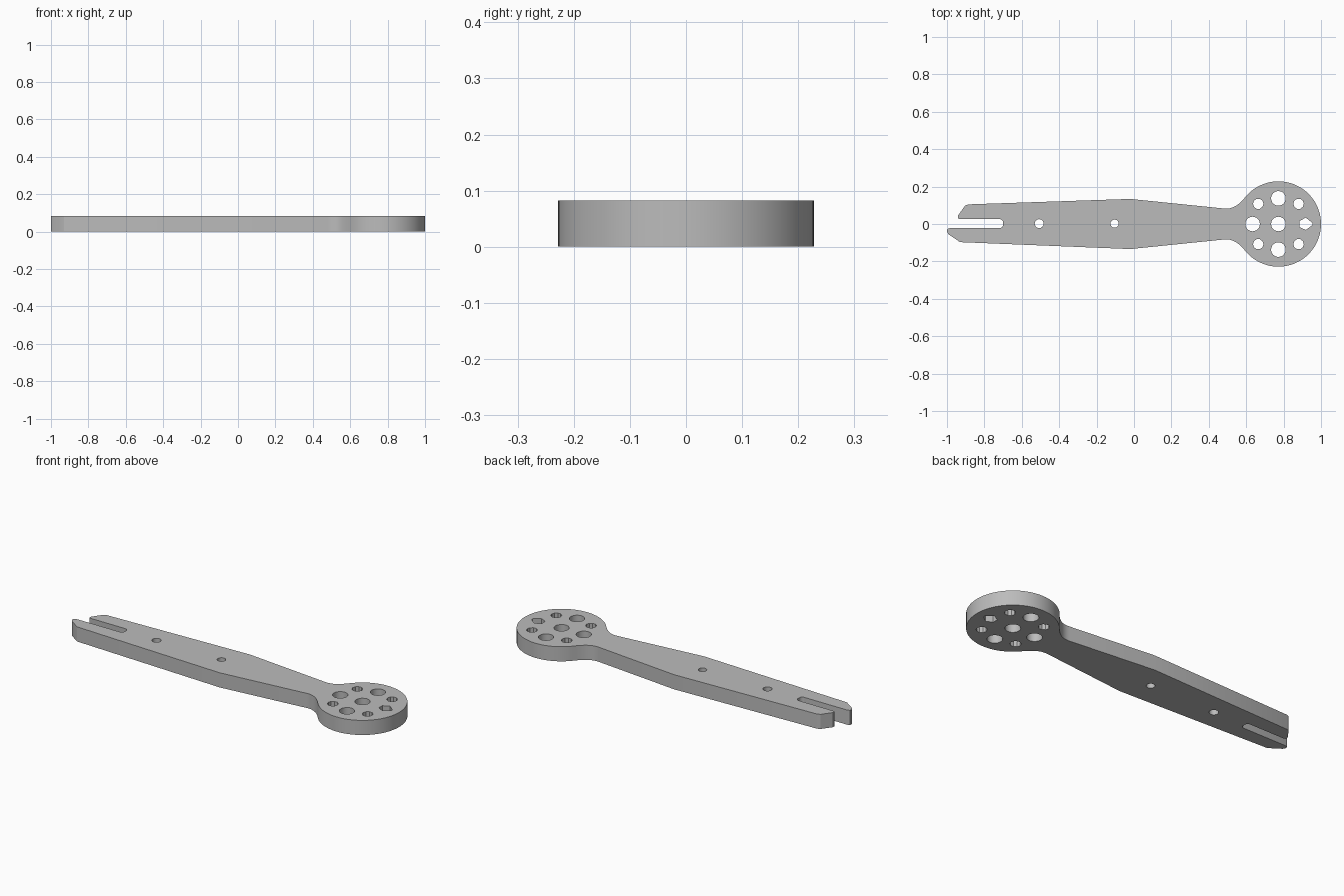
import bpy
from math import cos, sin, pi, radians
from mathutils import Vector
from mathutils.geometry import interpolate_bezier

if "Cube" in bpy.data.objects:
    bpy.data.objects.remove(bpy.data.objects["Cube"], do_unlink=True)

THICK = 0.082
HUB = (0.772, 0.0)
HUB_R = 0.228


def arc(cx, cy, r, a0, a1, n):
    """Points along an arc, both ends included, angles in degrees."""
    return [(cx + r * cos(radians(a0 + (a1 - a0) * i / n)),
             cy + r * sin(radians(a0 + (a1 - a0) * i / n))) for i in range(n + 1)]


def circle(cx, cy, r, n):
    return arc(cx, cy, r, 0, 360, n)[:-1]


# Neck: curved blend from the arm edge into the round hub
JOIN = 141
hub_arc = arc(*HUB, HUB_R, JOIN, -JOIN, 72)
neck = [(p.x, p.y) for p in interpolate_bezier(
    Vector((0.48, 0.083)), Vector((0.53, 0.076)),
    Vector((0.565, 0.108)), Vector(hub_arc[0]), 12)][:-1]
edge = [(-0.02, 0.134)] + neck
mirrored = [(x, -y) for x, y in reversed(edge)]

# Forked end: two uneven prongs around a slot with rounded corners
lower_prong = [(-0.93, -0.097), (-0.993, -0.054), (-1.0, -0.04),
               (-0.998, -0.027), (-0.985, -0.022)]
slot_end = arc(-0.718, -0.004, 0.018, -90, 0, 6) + arc(-0.718, 0.008, 0.018, 0, 90, 6)
upper_prong = [(-0.93, 0.026), (-0.942, 0.031), (-0.942, 0.044),
               (-0.903, 0.098), (-0.885, 0.105)]
outline = edge + hub_arc + mirrored + lower_prong + slot_end + upper_prong

# Holes: two along the arm, then the hub pattern
holes = [circle(-0.507, 0.002, 0.024, 16), circle(-0.104, 0.002, 0.022, 16)]
for x, y in ((0, 0), (0, 0.137), (0, -0.137), (-0.138, 0)):
    holes.append(circle(HUB[0] + x, y, 0.039, 24))
for sx in (-1, 1):
    for sy in (-1, 1):
        holes.append(circle(HUB[0] + sx * 0.108, sy * 0.108, 0.028, 10))
holes.append([(0.884, 0.016), (0.919, 0.034), (0.953, 0.006), (0.955, 0),
              (0.953, -0.006), (0.919, -0.032), (0.884, -0.016)])

# Flat plate: filled outline with holes, given thickness
curve = bpy.data.curves.new("arm_plate", "CURVE")
curve.dimensions = "2D"
curve.fill_mode = "BOTH"
curve.extrude = THICK / 2
for pts in [outline] + holes:
    spline = curve.splines.new("POLY")
    spline.points.add(len(pts) - 1)
    for point, (x, y) in zip(spline.points, pts):
        point.co = (x, y, 0, 1)
    spline.use_cyclic_u = True

plate = bpy.data.objects.new("arm_plate", curve)
plate.location.z = THICK / 2
bpy.context.collection.objects.link(plate)
bpy.ops.object.select_all(action="DESELECT")
plate.select_set(True)
bpy.context.view_layer.objects.active = plate
bpy.ops.object.convert(target="MESH")
plate = bpy.context.object

# Join caps to walls and smooth only the curved sides
bpy.ops.object.mode_set(mode="EDIT")
bpy.ops.mesh.select_all(action="SELECT")
bpy.ops.mesh.remove_doubles(threshold=0.0001)
bpy.ops.mesh.normals_make_consistent(inside=False)
bpy.ops.object.mode_set(mode="OBJECT")
bpy.ops.object.shade_smooth_by_angle(angle=radians(30))

grey = bpy.data.materials.new("plain_grey")
grey.use_nodes = True
grey.diffuse_color = (0.5, 0.5, 0.5, 1)
grey.node_tree.nodes["Principled BSDF"].inputs["Base Color"].default_value = (0.5, 0.5, 0.5, 1)
plate.data.materials.clear()
plate.data.materials.append(grey)
